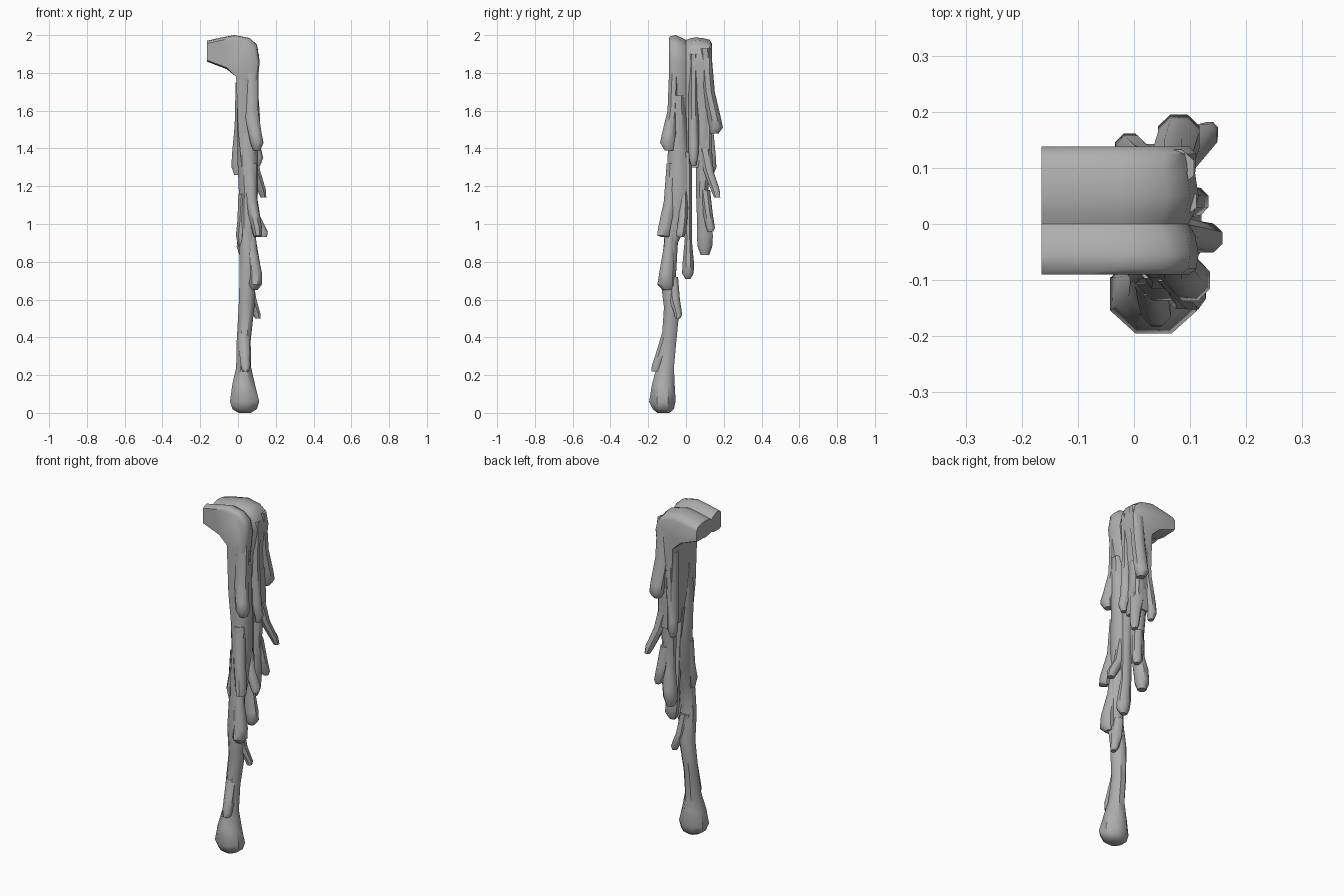
import bpy
import bmesh
import math

cube = bpy.data.objects.get("Cube")
if cube:
    bpy.data.objects.remove(cube, do_unlink=True)

# One plain grey for the whole dripping mass
slime_grey = bpy.data.materials.new("slime grey")
slime_grey.use_nodes = True
colour = (0.42, 0.42, 0.42, 1)
slime_grey.diffuse_color = colour
slime_grey.node_tree.nodes["Principled BSDF"].inputs["Base Color"].default_value = colour


def loft(name, rings, crease=45):
    """Skin a list of equal closed rings, cap both ends and smooth the result."""
    bm = bmesh.new()
    loops = [[bm.verts.new(point) for point in ring] for ring in rings]
    count = len(loops[0])
    for lower, upper in zip(loops, loops[1:]):
        for i in range(count):
            j = (i + 1) % count
            bm.faces.new((lower[i], lower[j], upper[j], upper[i]))
    bm.faces.new(loops[0][::-1])
    bm.faces.new(loops[-1])
    bmesh.ops.recalc_face_normals(bm, faces=bm.faces)
    mesh = bpy.data.meshes.new(name)
    bm.to_mesh(mesh)
    bm.free()
    mesh.materials.append(slime_grey)
    mesh.shade_smooth()
    mesh.set_sharp_from_angle(angle=math.radians(crease))
    obj = bpy.data.objects.new(name, mesh)
    bpy.context.collection.objects.link(obj)
    return obj


def drip(name, *sections, sides=8):
    """Hanging strand; each section is x, y, z, x radius, y radius in hundredths."""
    rings = []
    for x, y, z, rx, ry in sections:
        ring = []
        for i in range(sides):
            a = math.tau * (i + 0.5) / sides
            ring.append(((x + rx * math.cos(a)) / 100,
                         (y + ry * math.sin(a)) / 100, z / 100))
        rings.append(ring)
    return loft(name, rings)


# Ledge lying on top, turning over the corner into a hanging curtain
outline = [(-16.5, 186), (-16.5, 197), (-10, 198.5), (-2, 200), (6, 198.5), (10, 195),
           (11.5, 186), (10, 172), (9.5, 155), (10, 140), (8, 130), (2, 130),
           (0, 150), (-1, 178), (-6, 182)]
# Each column: y, how far the surface shrinks inward, how far it drops
columns = [(-9, 1.6, 1.5), (-8, 0.4, 0.5), (-5.5, 0, 0), (-2, 0.6, 1.5), (0, 1.8, 2.6),
           (2, 0.8, 1.8), (5, 0, 1.2), (9, 0.6, 1.6), (12.5, 0.4, 2.5), (13.8, 1.6, 4.5)]
curtain = []
for y, shrink, drop in columns:
    ring = []
    for x, z in outline:
        inward = shrink if x > 4 else 0
        lower = drop if z > 190 else (-0.5 * shrink if x < -3 else 0)
        ring.append(((x - inward) / 100, y / 100, (z - lower) / 100))
    curtain.append(ring)
loft("ledge_and_curtain", curtain)

# Longest strand, running all the way down to a heavy drop
drip("main_strand",
     (5, -4, 168, 6, 4), (5, -4, 140, 6, 6), (5.5, -4, 118, 5.5, 7),
     (5, -5, 102, 5, 7), (5, -8, 90, 4.5, 4), (5, -9.5, 72, 4.5, 4.5),
     (4.5, -7.5, 56, 4.5, 4.5), (3, -9, 38, 4, 4.2), (3, -11, 24, 4.3, 5),
     (3, -12, 15, 6.5, 6.5), (3.5, -12.5, 6, 8.4, 7.6), (3.5, -12, 2, 7, 6),
     (3.5, -12, 0, 3.5, 3.5))

# Strands clinging to the near corner of the curtain and main strand
drip("front_corner_drip",
     (7, -6, 186, 4, 3), (7, -7, 160, 4, 3), (9, -9, 148, 3.8, 4),
     (10, -10, 143, 3.8, 4), (10, -9, 139, 2, 2.5))
drip("front_middle_drip",
     (6, -7, 132, 4, 3.5), (7, -8.5, 112, 3.5, 3.5), (10, -11.5, 98, 3, 3.5),
     (10.5, -12, 94, 2.5, 3.5), (10, -11, 93, 1.5, 2))
drip("front_lower_drip",
     (6, -7, 104, 3.5, 3), (7, -9, 88, 3, 3), (9, -10.5, 74, 4, 4),
     (9, -11, 68, 4, 4.5), (8.5, -10, 65, 2, 2.5))
drip("side_lower_drip",
     (5, -7, 72, 3, 3), (7, -6, 60, 3, 3), (10, -4, 52, 2.2, 2.2),
     (10.5, -4.5, 50, 1.5, 1.5))
drip("foot_drip",
     (3, -10, 42, 3, 3), (3.5, -13, 32, 3, 3), (4, -15.5, 25, 2.8, 2.8),
     (4, -16, 22, 2, 2.5))
drip("inner_front_drip",
     (3, -6, 116, 3, 4), (2, -7, 102, 2.5, 3), (1.2, -8, 94, 2.5, 3),
     (1.5, -8, 88, 1.5, 2))

# Strands down the centre of the outer face
drip("centre_curtain_drip",
     (7, 4, 190, 4.5, 3), (7, 4, 165, 4, 3), (9, 4, 142, 3, 3),
     (11, 4, 135, 2.5, 2.6), (10.5, 4, 131, 1.4, 1.5))
drip("centre_long_drip",
     (5, 0.5, 138, 4.5, 3), (6, 1, 115, 3.5, 2.4), (6.5, 1.2, 92, 3.2, 2),
     (8, 1.2, 79, 4, 3.3), (8.5, 1, 74, 3.8, 3.3), (8, 1, 71, 2, 1.6))
drip("centre_spur",
     (6, -1, 120, 3.5, 2.5), (9, -1.5, 104, 3, 2.5), (13, -2.5, 96, 3, 2.8),
     (13.5, -3, 93, 2, 2))

# Strands at the far end of the curtain
drip("back_corner_drip",
     (7, 10, 193, 4, 3.5), (7, 12, 170, 4, 3.5), (8, 15, 156, 4, 3.8),
     (8, 16, 151, 4, 3.8), (8, 15, 148, 2, 2.5))
drip("back_strand",
     (5, 9, 160, 5, 5.5), (5, 9.5, 134, 4.5, 4.5), (5, 8.5, 118, 4, 3.5),
     (5, 9, 104, 4, 3.5), (3.5, 10, 94, 4, 4.6), (3, 10, 88, 4, 4.2),
     (3, 10, 83.5, 2.4, 2.4))
drip("back_spur",
     (6, 10, 140, 4, 4), (9, 12, 128, 3, 2.8), (12.5, 15.5, 118, 2.5, 2.5),
     (13.5, 16.5, 114, 1.6, 1.8))
drip("back_lower_spur",
     (6, 10, 118, 3, 3), (7.5, 11.5, 106, 3, 2.8), (8.5, 13, 98, 2.8, 2.5),
     (9, 13, 96, 1.6, 1.6))
drip("inner_back_drip",
     (2, 10, 175, 3.5, 4), (1, 11, 152, 3, 3.5), (-0.5, 13, 136, 3, 3),
     (-0.8, 13.5, 130, 2.8, 2.8), (-0.5, 13, 126, 1.6, 1.6))
